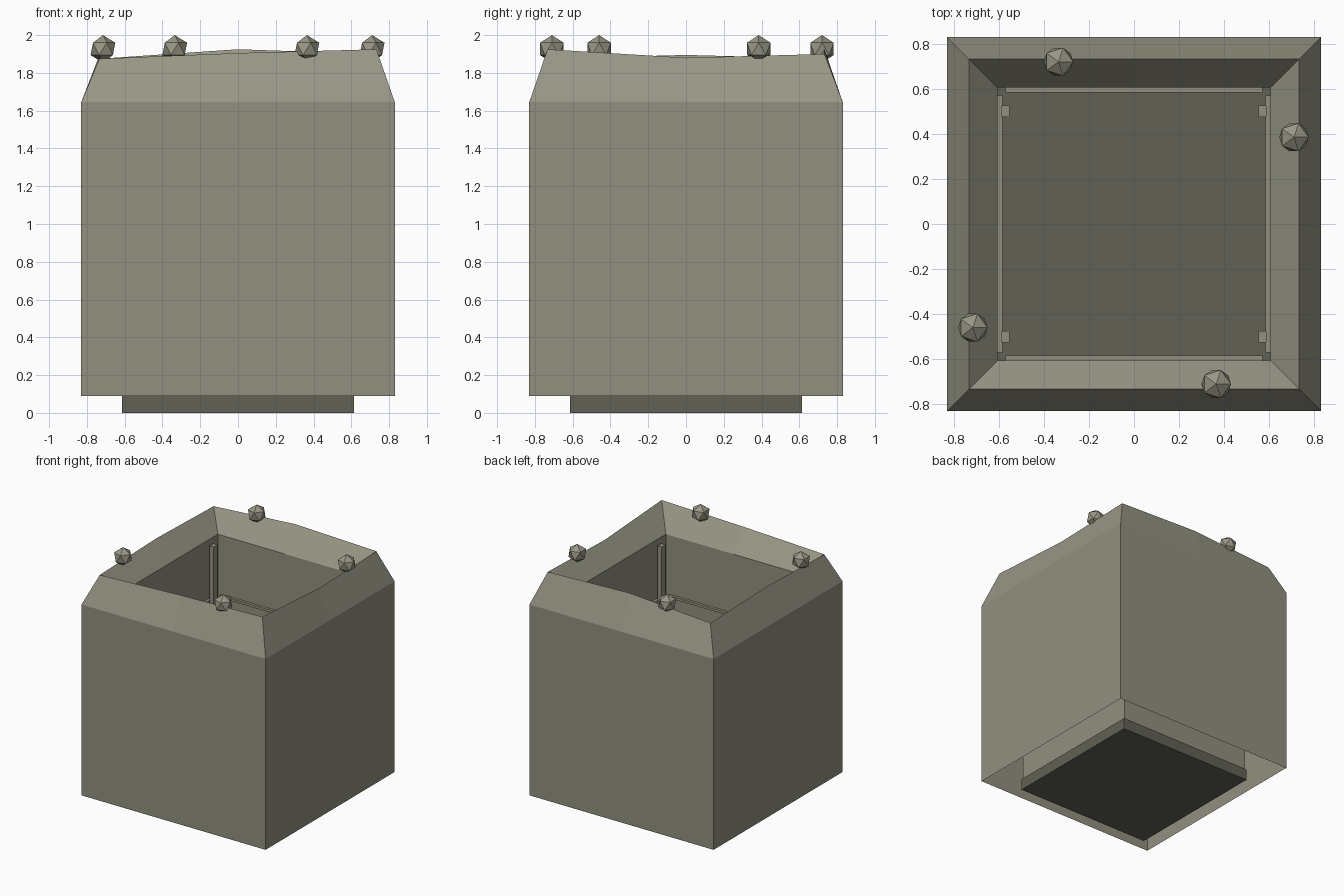
import bpy
import bmesh

cube = bpy.data.objects.get("Cube")
if cube:
    bpy.data.objects.remove(cube, do_unlink=True)


def material(name, rgb):
    m = bpy.data.materials.new(name)
    m.use_nodes = True
    m.diffuse_color = (*rgb, 1)
    m.node_tree.nodes["Principled BSDF"].inputs["Base Color"].default_value = (*rgb, 1)
    return m


stone = material("warm grey stone", (0.29, 0.28, 0.21))
pale = material("pale grey stone", (0.32, 0.31, 0.24))
dark = material("dark grey stone", (0.12, 0.12, 0.09))


def finish(name, bm, mat):
    mesh = bpy.data.meshes.new(name)
    bm.to_mesh(mesh)
    bm.free()
    mesh.materials.append(mat)
    obj = bpy.data.objects.new(name, mesh)
    bpy.context.collection.objects.link(obj)
    return obj


def box(name, low, high, mat):
    bm = bmesh.new()
    bmesh.ops.create_cube(bm, size=1)
    for v in bm.verts:
        for i in range(3):
            v.co[i] = low[i] if v.co[i] < 0 else high[i]
    return finish(name, bm, mat)


# Square rings joined in order; a height of None follows the uneven crest
around = [(-1, -1), (0, -1), (1, -1), (1, 0), (1, 1), (0, 1), (-1, 1), (-1, 0)]
crest = [1.875, 1.905, 1.925, 1.88, 1.9, 1.925, 1.875, 1.895]


def square_shell(name, profile, mat):
    bm = bmesh.new()
    rings = []
    for half, z in profile:
        rings.append([bm.verts.new((x * half, y * half, crest[i] if z is None else z))
                      for i, (x, y) in enumerate(around)])
    for a, b in zip(rings, rings[1:]):
        for i in range(8):
            j = (i + 1) % 8
            bm.faces.new((a[i], a[j], b[j], b[i]))
    return finish(name, bm, mat)


square_shell("outer_wall", [(0.83, 0.09), (0.83, 1.645)], stone)
square_shell("rim", [(0.83, 1.645), (0.733, None), (0.605, 1.73)], pale)
square_shell("inner_wall", [(0.605, 1.73), (0.605, 0.09)], stone)

# Floor slab that also forms the foot
box("floor_slab", (-0.613, -0.613, 0), (0.613, 0.613, 0.093), dark)

# Ledge strips around the inner walls
for level, z in enumerate((0.42, 0.83, 1.24)):
    for side, s in (("right", -1), ("left", 1)):
        a, b = sorted((s * 0.583, s * 0.605))
        box(f"{side}_ledge_{level}", (a, -0.57, z - 0.01), (b, 0.57, z + 0.01), stone)
    for side, s in (("front", -1), ("back", 1)):
        a, b = sorted((s * 0.583, s * 0.605))
        box(f"{side}_ledge_{level}", (-0.57, a, z - 0.01), (0.57, b, z + 0.01), stone)

# Upright posts near the inner corners
for x_name, sx in (("right", -1), ("left", 1)):
    for y_name, sy in (("front", -1), ("back", 1)):
        x, y = sx * 0.57, sy * 0.5
        box(f"{y_name}_{x_name}_post", (x - 0.018, y - 0.025, 0.09),
            (x + 0.018, y + 0.025, 1.69), stone)

# Faceted knobs on the rim
for name, x, y in (("front", 0.365, -0.71), ("left", 0.71, 0.385),
                   ("back", -0.335, 0.72), ("right", -0.715, -0.46)):
    bm = bmesh.new()
    bmesh.ops.create_icosphere(bm, subdivisions=1, radius=0.073)
    bmesh.ops.translate(bm, verts=bm.verts, vec=(x, y, 1.927))
    finish(f"{name}_rim_knob", bm, pale)
